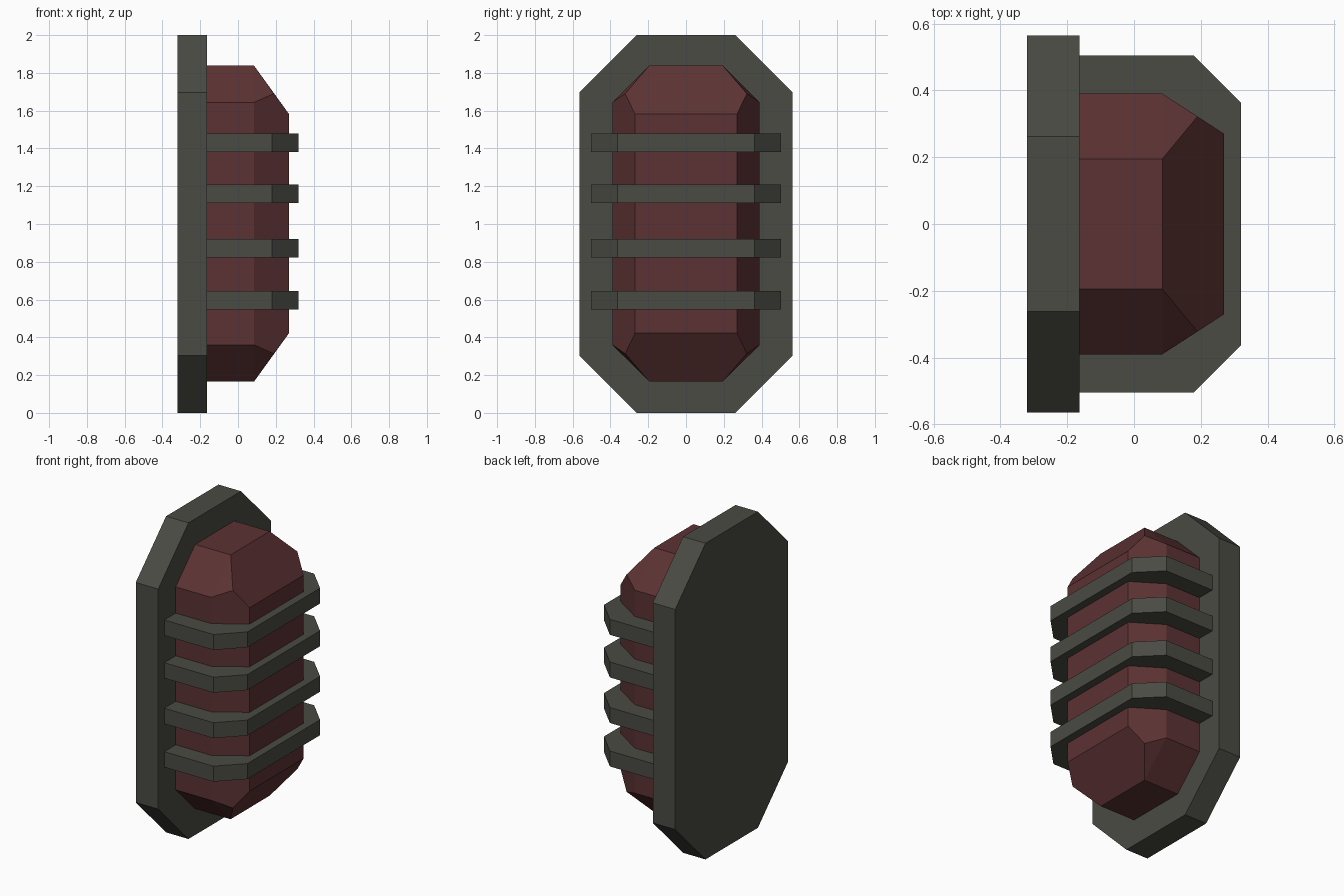
import bpy, bmesh
from mathutils import Vector

if "Cube" in bpy.data.objects:
    bpy.data.objects.remove(bpy.data.objects["Cube"])


def material(name, rgb):
    m = bpy.data.materials.new(name)
    m.diffuse_color = (*rgb, 1)
    m.use_nodes = True
    m.node_tree.nodes["Principled BSDF"].inputs["Base Color"].default_value = m.diffuse_color
    return m


GREY = material("dark grey metal", (0.069, 0.069, 0.057))
RED = material("dark red glass", (0.107, 0.032, 0.033))


def finish(name, bm, mat):
    bmesh.ops.recalc_face_normals(bm, faces=bm.faces[:])
    me = bpy.data.meshes.new(name)
    bm.to_mesh(me)
    bm.free()
    me.materials.append(mat)
    ob = bpy.data.objects.new(name, me)
    bpy.context.collection.objects.link(ob)
    return ob


def prism(name, outline, offset, mat):
    """Extrude a flat outline along an offset."""
    bm = bmesh.new()
    face = bm.faces.new([bm.verts.new(p) for p in outline])
    ext = bmesh.ops.extrude_face_region(bm, geom=[face], use_keep_orig=True)
    moved = [g for g in ext["geom"] if isinstance(g, bmesh.types.BMVert)]
    bmesh.ops.translate(bm, verts=moved, vec=Vector(offset))
    return finish(name, bm, mat)


# Wall plate: tall octagon
half = [(0.262, 0), (0.565, 0.305), (0.565, 1.697), (0.262, 2)]
octagon = half + [(-y, z) for y, z in reversed(half)]
prism("wall_plate", [(-0.32, y, z) for y, z in octagon], (0.157, 0, 0), GREY)

# Lamp body: faceted block, mirrored in y and about mid height
MID = 1.002
quarter = [(-0.165, 0.195, 0.836), (0.085, 0.195, 0.836),
           (-0.165, 0.39, 0.642), (0.085, 0.39, 0.642),
           (0.19, 0.322, 0.688), (0.27, 0.27, 0.58)]
bm = bmesh.new()
for x, y, z in quarter:
    for sy in (-1, 1):
        for sz in (-1, 1):
            bm.verts.new((x, sy * y, MID + sz * z))
bmesh.ops.convex_hull(bm, input=bm.verts[:])
bmesh.ops.dissolve_limit(bm, angle_limit=0.06, verts=bm.verts[:], edges=bm.edges[:])
finish("lamp_body", bm, RED)

# Guard bars: four chamfered bands around the body
side = [(-0.165, 0.504), (0.18, 0.504), (0.32, 0.363)]
band = side + [(x, -y) for x, y in reversed(side)]
for i, z in enumerate((0.547, 0.822, 1.11, 1.38)):
    prism(f"guard_bar_{i + 1}", [(x, y, z) for x, y in band], (0, 0, 0.098), GREY)
